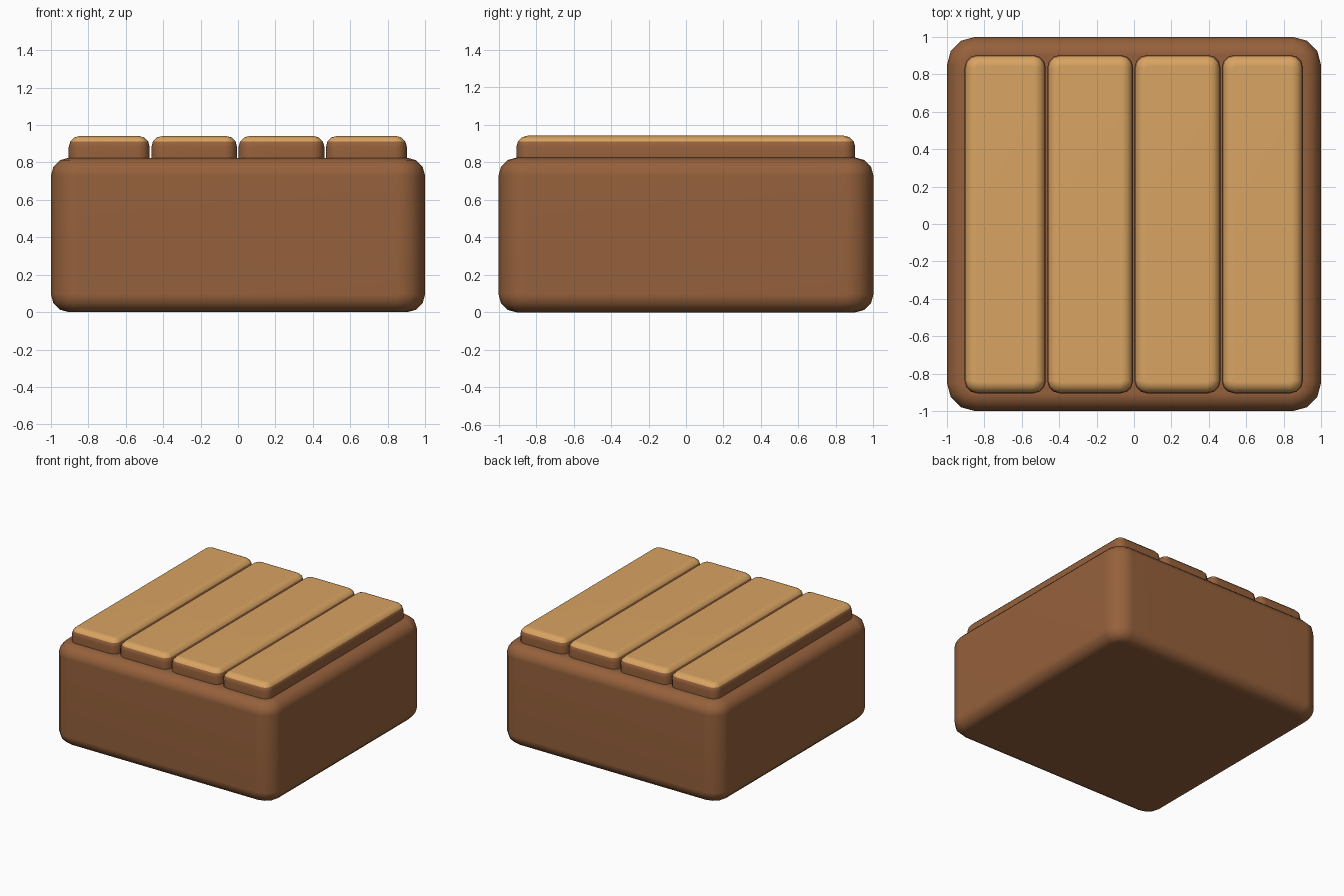
import bpy, bmesh

if "Cube" in bpy.data.objects:
    bpy.data.objects.remove(bpy.data.objects["Cube"])

def srgb(r, g, b):
    f = lambda c: c / 12.92 if c <= 0.04045 else ((c + 0.055) / 1.055) ** 2.4
    return (f(r / 255), f(g / 255), f(b / 255), 1)

def material(name, color):
    m = bpy.data.materials.new(name)
    m.diffuse_color = color
    m.use_nodes = True
    m.node_tree.nodes["Principled BSDF"].inputs["Base Color"].default_value = m.diffuse_color
    return m

brown = material("brown wood", srgb(150, 97, 60))
tan = material("tan wood", srgb(217, 164, 98))

def rounded_box(name, lo, hi, corner, rim, segments, tan_above=None):
    """Box with rounded vertical corners, then rounded top and bottom rims."""
    bm = bmesh.new()
    bmesh.ops.create_cube(bm, size=1)
    for v in bm.verts:
        v.co = [(a + b) / 2 + c * (b - a) for a, b, c in zip(lo, hi, v.co)]
    upright = [e for e in bm.edges if abs(e.verts[0].co.z - e.verts[1].co.z) > 0.01]
    bmesh.ops.bevel(bm, geom=upright, offset=corner, segments=segments,
                    profile=0.5, affect='EDGES')
    rims = [e for e in bm.edges if abs(e.verts[0].co.z - e.verts[1].co.z) < 1e-4]
    bmesh.ops.bevel(bm, geom=rims, offset=rim, segments=segments,
                    profile=0.5, affect='EDGES')
    bmesh.ops.recalc_face_normals(bm, faces=bm.faces)
    for f in bm.faces:
        f.smooth = True
        if tan_above and f.calc_center_median().z > tan_above:
            f.material_index = 1
    mesh = bpy.data.meshes.new(name)
    bm.to_mesh(mesh)
    bm.free()
    mesh.materials.append(brown)
    mesh.materials.append(tan)
    obj = bpy.data.objects.new(name, mesh)
    bpy.context.collection.objects.link(obj)
    # keep the large flat faces flat in shading
    wn = obj.modifiers.new("weighted normals", 'WEIGHTED_NORMAL')
    wn.keep_sharp = True
    return obj

# Solid base block
rounded_box("base_block", (-1, -1, 0), (1, 1, 0.825), 0.15, 0.095, 3)

# Four planks across the top, tan on the upper side
spans = [(-0.905, -0.472), (-0.463, -0.005), (0.003, 0.462), (0.470, 0.903)]
for i, (x0, x1) in enumerate(spans):
    rounded_box(f"plank_{i + 1}", (x0, -0.905, 0.72), (x1, 0.903, 0.942),
                0.065, 0.06, 3, tan_above=0.913)
